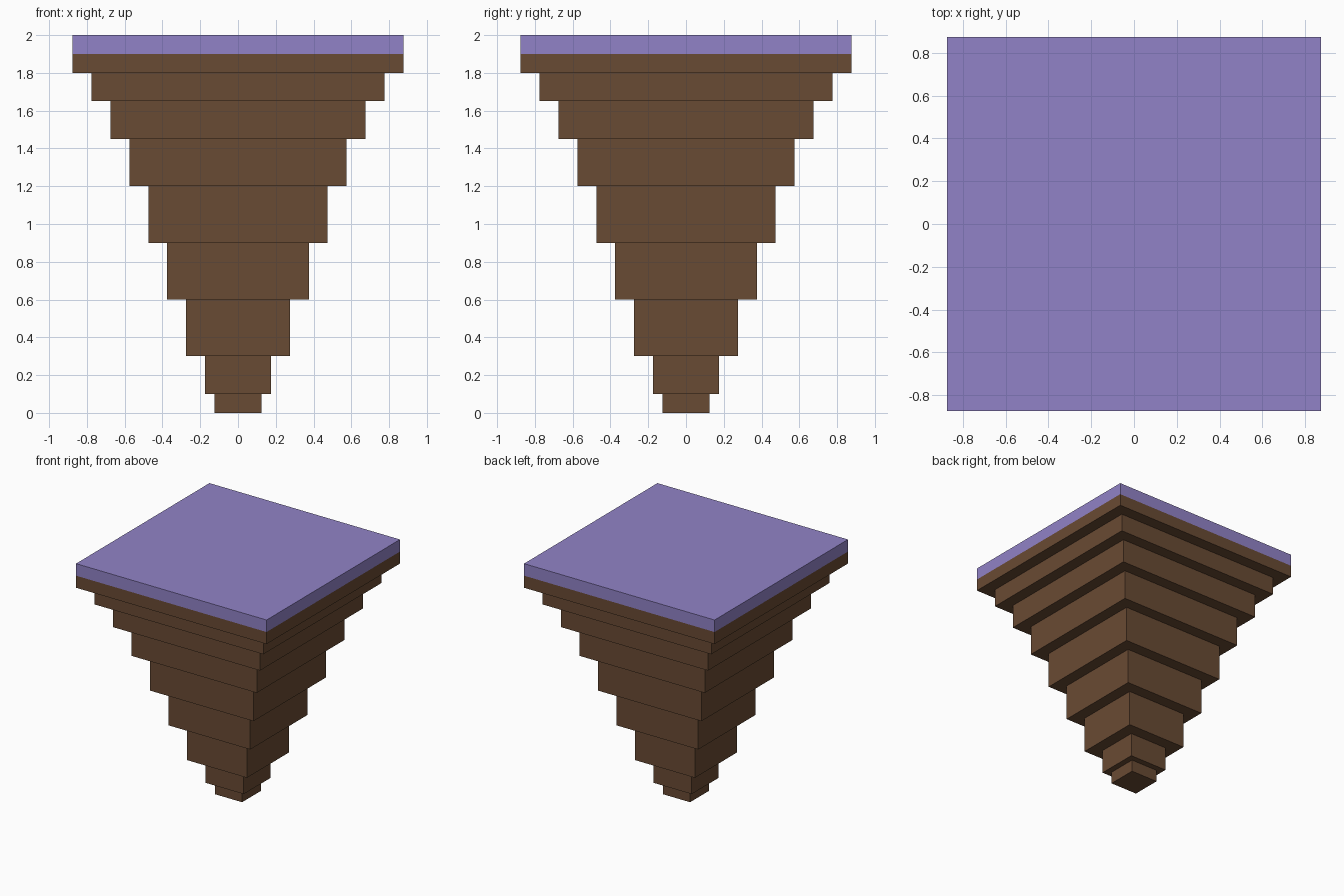
import bpy
import bmesh

if "Cube" in bpy.data.objects:
    bpy.data.objects.remove(bpy.data.objects["Cube"])


def material(name, rgb):
    m = bpy.data.materials.new(name)
    m.diffuse_color = (*rgb, 1.0)
    m.use_nodes = True
    m.node_tree.nodes["Principled BSDF"].inputs["Base Color"].default_value = m.diffuse_color
    return m


brown = material("soil brown", (0.141, 0.069, 0.033))
purple = material("turf purple", (0.285, 0.226, 0.570))


def block(name, half, z0, z1, mats=(brown,), cut=None):
    """Square block; faces above the optional cut height get the second material."""
    bm = bmesh.new()
    bmesh.ops.create_cube(bm, size=1.0)
    for v in bm.verts:
        v.co = (v.co.x * 2 * half, v.co.y * 2 * half, z0 + (v.co.z + 0.5) * (z1 - z0))
    if cut is not None:
        bmesh.ops.bisect_plane(bm, geom=bm.verts[:] + bm.edges[:] + bm.faces[:],
                               plane_co=(0, 0, cut), plane_no=(0, 0, 1))
        for f in bm.faces:
            f.material_index = int(f.calc_center_median().z > cut)
    me = bpy.data.meshes.new(name)
    bm.to_mesh(me)
    bm.free()
    for m in mats:
        me.materials.append(m)
    ob = bpy.data.objects.new(name, me)
    bpy.context.collection.objects.link(ob)
    return ob


# Brown tiers, widening upwards
halves = [0.125, 0.175, 0.275, 0.375, 0.475, 0.575, 0.675, 0.775]
levels = [0.0, 0.1, 0.3, 0.6, 0.9, 1.2, 1.45, 1.65, 1.8]
for i, half in enumerate(halves):
    block(f"tier_{i + 1}", half, levels[i], levels[i + 1])

# Top slab: brown lower half, purple upper half and top
block("top_slab", 0.875, 1.8, 2.0, (brown, purple), cut=1.9)
